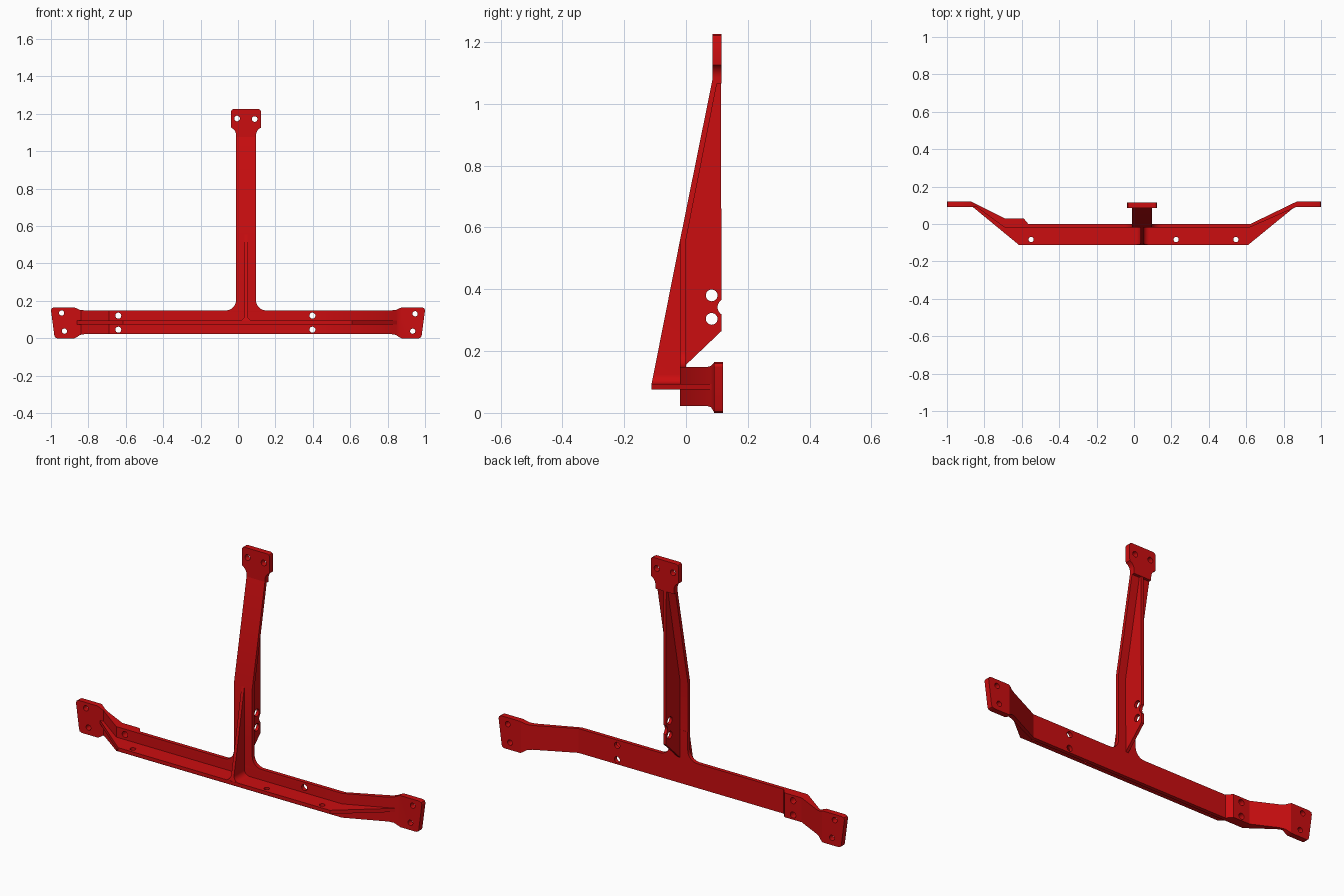
import bpy, bmesh, math
from mathutils import Vector

cube = bpy.data.objects.get("Cube")
if cube:
    bpy.data.objects.remove(cube, do_unlink=True)

red = bpy.data.materials.new("bright red")
red.use_nodes = True
colour = (0.6, 0.004, 0.005, 1)
red.diffuse_color = colour
red.node_tree.nodes["Principled BSDF"].inputs["Base Color"].default_value = colour

# Position of a 2D profile point at depth d along each axis
PLACE = {"x": lambda a, b, d: (d, a, b),
         "y": lambda a, b, d: (a, d, b),
         "z": lambda a, b, d: (a, b, d)}


def prism(name, axis, pts, lo, hi):
    """Extrude a closed 2D profile along an axis."""
    bm = bmesh.new()
    face = bm.faces.new([bm.verts.new(PLACE[axis](a, b, lo)) for a, b in pts])
    ext = bmesh.ops.extrude_face_region(bm, geom=[face])
    move = Vector(PLACE[axis](0, 0, hi - lo))
    bmesh.ops.translate(bm, vec=move, verts=[v for v in ext["geom"] if isinstance(v, bmesh.types.BMVert)])
    bmesh.ops.recalc_face_normals(bm, faces=bm.faces)
    mesh = bpy.data.meshes.new(name)
    bm.to_mesh(mesh)
    bm.free()
    mesh.materials.append(red)
    obj = bpy.data.objects.new(name, mesh)
    bpy.context.collection.objects.link(obj)
    return obj


def arc(cx, cy, r, start, end, n=8):
    return [(cx + r * math.cos(math.radians(start + (end - start) * i / n)),
             cy + r * math.sin(math.radians(start + (end - start) * i / n))) for i in range(n + 1)]


def cut(obj, tool, operation="DIFFERENCE"):
    """Apply a boolean and discard the tool."""
    mod = obj.modifiers.new("cut", "BOOLEAN")
    mod.operation, mod.object, mod.solver = operation, tool, "EXACT"
    bpy.context.view_layer.objects.active = obj
    bpy.ops.object.modifier_apply(modifier=mod.name)
    bpy.data.objects.remove(tool, do_unlink=True)


def drill(obj, axis, centres, r, lo=-0.3, hi=0.3):
    for a, b in centres:
        cut(obj, prism("hole_cutter", axis, arc(a, b, r, 0, 360, 24)[:-1], lo, hi))


CX = 0.043          # centre line of the upright


def across(pts):
    """Mirror a profile over the upright's centre line."""
    return [(2 * CX - x, z) for x, z in reversed(pts)]


# Cross beam: bent plan shape trimmed by the front outline
plan = [(-1.05, 0.09), (-0.84, 0.09), (-0.69, -0.02), (0.615, -0.02), (0.865, 0.09), (1.05, 0.09),
        (1.05, 0.12), (0.87, 0.12), (0.622, 0), (-0.565, 0), (-0.59, 0.03), (-0.69, 0.03),
        (-0.87, 0.12), (-1.05, 0.12)]
end = [(0.82, 0.149), (0.845, 0.152), (0.862, 0.16), (0.875, 0.165), (0.985, 0.165), (0.996, 0.16),
       (1.0, 0.15), (0.982, 0.015), (0.978, 0.005), (0.967, 0), (0.875, 0), (0.862, 0.006),
       (0.845, 0.018), (0.82, 0.022)]
fillet = arc(-0.065, 0.204, 0.055, -90, 0) + [(-0.01, 0.3)]
outline = end + [(-x, z) for x, z in reversed(end)] + fillet + across(fillet)
beam = prism("cross_beam", "z", plan, -0.1, 0.5)
cut(beam, prism("outline_cutter", "y", outline, -0.3, 0.3), "INTERSECT")
drill(beam, "y", [(x, z) for x in (-0.64, 0.398) for z in (0.046, 0.121)], 0.016)
drill(beam, "y", [(-0.943, 0.135), (-0.928, 0.038), (0.947, 0.131), (0.934, 0.038)], 0.014)

# Horizontal stiffening rib along the front of the beam
rib = prism("beam_rib", "z", [(-0.615, -0.112), (0.61, -0.112), (0.86, 0.092), (0.85, 0.095),
                              (0.615, -0.01), (-0.69, -0.01), (-0.84, 0.098), (-0.868, 0.096)],
            0.075, 0.094)
drill(rib, "z", [(-0.55, -0.083), (0.225, -0.083), (0.545, -0.083)], 0.014)

# Upright flange: vertical at first, then leaning back to the top pad
flange = prism("upright_flange", "x", [(-0.02, 0.3), (-0.02, 0.555), (0.085, 1.075), (0.102, 1.075),
                                       (-0.001, 0.555), (-0.001, 0.3)], CX - 0.053, CX + 0.053)

# Tapered rib in front of the upright, flared into the beam rib
front_rib = prism("upright_front_rib", "x", [(-0.112, 0.09), (-0.02, 0.555), (-0.01, 0.555), (-0.01, 0.09)],
                  CX - 0.045, CX + 0.045)
flare = [(CX - 0.045, 0.08), (CX - 0.045, 0.094)] + arc(CX - 0.038, 0.124, 0.03, -90, 0) + [(CX - 0.008, 0.6)]
cut(front_rib, prism("flare_cutter", "y", flare + across(flare), -0.3, 0.3), "INTERSECT")

# Rear web with two holes and a half-round notch
web = prism("upright_rear_web", "x", [(-0.01, 0.146), (-0.01, 0.555), (0.09, 1.075), (0.113, 1.075),
                                      (0.115, 0.265)], CX - 0.008, CX + 0.008)
drill(web, "x", [(0.083, 0.38), (0.083, 0.304)], 0.019)
drill(web, "x", [(0.13, 0.342)], 0.028)

# Top mounting pad with a curved neck
half = [(-0.01, 1.065)] + arc(-0.055, 1.085, 0.045, 0, 65, 6) + [
    (-0.037, 1.135), (-0.037, 1.212), (-0.033, 1.221), (-0.025, 1.225)]
pad = prism("top_pad", "y", half + across(half), 0.085, 0.115)
drill(pad, "y", [(-0.005, 1.175), (0.089, 1.172)], 0.015)

# Smooth the curved edges, keep the rest sharp
for obj in (beam, rib, flange, front_rib, web, pad):
    bpy.ops.object.select_all(action="DESELECT")
    obj.select_set(True)
    bpy.context.view_layer.objects.active = obj
    bpy.ops.object.shade_smooth_by_angle(angle=math.radians(25))
